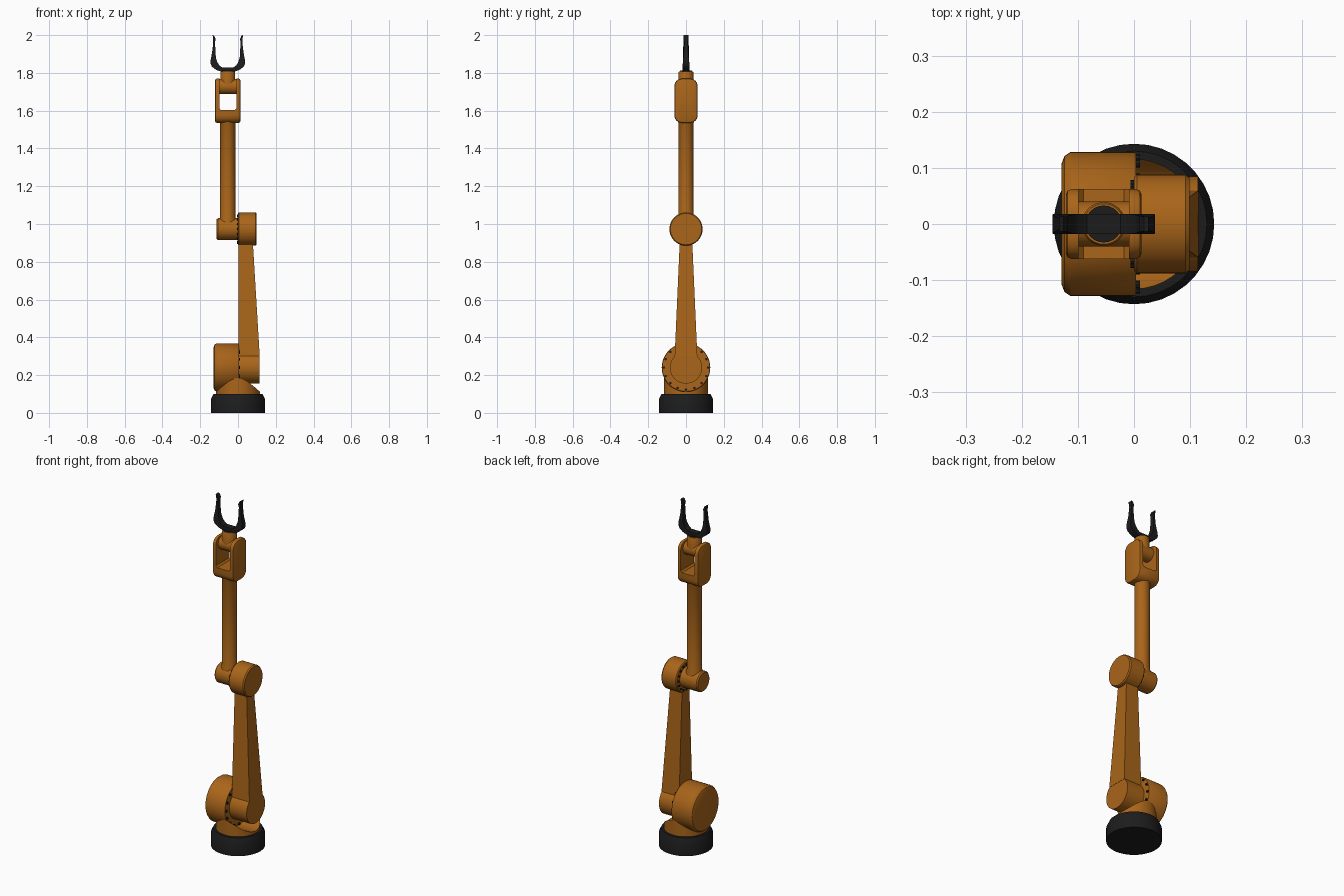
import bpy, bmesh
from math import sin, cos, pi, radians
from mathutils import Matrix, Vector

if "Cube" in bpy.data.objects:
    bpy.data.objects.remove(bpy.data.objects["Cube"])


def material(name, rgb):
    m = bpy.data.materials.new(name)
    m.diffuse_color = (*rgb, 1)
    m.use_nodes = True
    m.node_tree.nodes["Principled BSDF"].inputs["Base Color"].default_value = m.diffuse_color
    return m


ORANGE = material("orange_paint", (0.40, 0.13, 0.010))
BLACK = material("black_rubber", (0.012, 0.012, 0.012))
AX = Matrix.Rotation(pi / 2, 4, 'Y')       # turns a z axis into an x axis
CX = -0.054                                # centre line of forearm and gripper


def finish(name, bm, mat, bevel=0, segments=2):
    bmesh.ops.recalc_face_normals(bm, faces=bm.faces)
    me = bpy.data.meshes.new(name)
    bm.to_mesh(me)
    bm.free()
    ob = bpy.data.objects.new(name, me)
    bpy.context.collection.objects.link(ob)
    me.materials.append(mat)
    bpy.ops.object.select_all(action='DESELECT')
    bpy.context.view_layer.objects.active = ob
    ob.select_set(True)
    if bevel:
        mod = ob.modifiers.new("bevel", 'BEVEL')
        mod.width, mod.segments, mod.limit_method = bevel, segments, 'ANGLE'
        mod.angle_limit = radians(40)
        bpy.ops.object.modifier_apply(modifier=mod.name)
    bpy.ops.object.shade_smooth_by_angle(angle=radians(32))
    return ob


def lathe(name, profile, mat, loc=(0, 0, 0), along_x=False, n=40):
    """Closed turned solid from (radius, height) pairs."""
    bm = bmesh.new()
    rings = [[bm.verts.new((r * cos(2 * pi * i / n), r * sin(2 * pi * i / n), h))
              for i in range(n)] for r, h in profile]
    for a, b in zip(rings, rings[1:]):
        for i in range(n):
            j = (i + 1) % n
            bm.faces.new((a[i], a[j], b[j], b[i]))
    bm.faces.new(rings[0])
    bm.faces.new(rings[-1])
    bm.transform(Matrix.Translation(loc) @ (AX if along_x else Matrix()))
    return finish(name, bm, mat)


def prism(name, pts, lo, hi, mat, plane, bevel=0, shape=None):
    """Extrude a 2D outline along x (plane 'yz') or y (plane 'xz')."""
    bm = bmesh.new()
    put = (lambda p, d: (d, *p)) if plane == 'yz' else (lambda p, d: (p[0], d, p[1]))
    a, b = ([bm.verts.new(put(p, d)) for p in pts] for d in (lo, hi))
    for i in range(len(pts)):
        j = (i + 1) % len(pts)
        bm.faces.new((a[i], a[j], b[j], b[i]))
    bm.faces.new(a)
    bm.faces.new(b)
    if shape:
        for v in bm.verts:
            shape(v.co)
    return finish(name, bm, mat, bevel)


def cut(ob, cutter):
    mod = ob.modifiers.new("cut", 'BOOLEAN')
    mod.operation, mod.object, mod.solver = 'DIFFERENCE', cutter, 'EXACT'
    bpy.context.view_layer.objects.active = ob
    bpy.ops.object.modifier_apply(modifier=mod.name)
    bpy.data.objects.remove(cutter)
    bpy.ops.object.select_all(action='DESELECT')
    ob.select_set(True)
    bpy.ops.object.shade_smooth_by_angle(angle=radians(32))


def bolt_ring(name, x, z, ring, count, r, depth):
    bm = bmesh.new()
    for i in range(count):
        a = 2 * pi * i / count
        pos = Matrix.Translation((x, ring * cos(a), z + ring * sin(a))) @ AX
        bmesh.ops.create_cone(bm, cap_ends=True, segments=8, radius1=r,
                              radius2=r, depth=depth, matrix=pos)
    finish(name, bm, BLACK)


# Base
lathe("base", [(0.143, 0), (0.143, 0.072), (0.13, 0.10)], BLACK, n=36)

# Turret with a saddle hollowed for the shoulder
turret = lathe("turret", [(0.116, 0.09), (0.116, 0.20)], ORANGE)
cut(turret, lathe("saddle_cutter", [(0.128, -0.3), (0.128, 0.3)], ORANGE,
                  (0, 0, 0.24), True, 48))

# Shoulder drum
lathe("shoulder_drum", [(0.108, -0.129), (0.121, -0.124), (0.1285, -0.113),
                        (0.1285, 0.0), (0.126, 0.004)], ORANGE, (0, 0, 0.24), True, 48)
bolt_ring("shoulder_bolts", 0.004, 0.24, 0.117, 16, 0.007, 0.014)

# Upper arm: round foot, then a tapered beam
lathe("upper_arm_foot", [(0.085, 0), (0.085, 0.114)], ORANGE, (0, 0, 0.24), True)


def taper(co):
    if co.z > 0.6:
        co.y *= 0.032 / 0.06
        co.x = min(co.x, 0.077)


prism("upper_arm_beam", [(-0.06, 0.30), (0.06, 0.30), (0.06, 0.93), (-0.06, 0.93)],
      0.002, 0.115, ORANGE, 'yz', shape=taper)

# Elbow
lathe("elbow_drum", [(0.083, 0.0), (0.088, 0.005), (0.088, 0.092), (0.083, 0.099)],
      ORANGE, (0, 0, 0.973), True)
bolt_ring("elbow_bolts", 0.0, 0.973, 0.072, 16, 0.006, 0.012)
lathe("elbow_sleeve", [(0.052, -0.113), (0.058, -0.106), (0.058, 0.005)],
      ORANGE, (0, 0, 0.973), True)

# Forearm
lathe("forearm", [(0.046, 1.0), (0.046, 1.018), (0.040, 1.034), (0.040, 1.535),
                  (0.047, 1.55), (0.047, 1.57)], ORANGE, (CX, 0, 0))

# Wrist fork: rounded side outline with a slot between the prongs
outline = []
for cy, cz, start in ((0.022, 1.73, 0), (-0.022, 1.73, 90),
                      (-0.022, 1.575, 180), (0.022, 1.575, 270)):
    for k in range(5):
        a = radians(start + k * 22.5)
        outline.append((cy + 0.04 * cos(a), cz + 0.04 * sin(a)))
fork = prism("wrist_fork", outline, CX - 0.067, CX + 0.067, ORANGE, 'yz', bevel=0.009)
slot = [(-0.036, 1.603), (0.036, 1.603), (0.045, 1.613), (0.045, 1.9),
        (-0.045, 1.9), (-0.045, 1.613)]
cut(fork, prism("slot_cutter", [(CX + x, z) for x, z in slot], -0.2, 0.2, ORANGE, 'xz'))

# Wrist knuckle and neck
lathe("wrist_knuckle", [(0.040, -0.047), (0.040, 0.047)], ORANGE, (CX, 0, 1.728), True)
lathe("wrist_neck", [(0.039, 1.73), (0.039, 1.803), (0.036, 1.808)], ORANGE, (CX, 0, 0))
lathe("gripper_flange", [(0.033, 1.80), (0.033, 1.813)], BLACK, (CX, 0, 0), n=24)

# Gripper: half outline mirrored, thinned towards the tips
outer = [(0.034, 1.806), (0.062, 1.816), (0.084, 1.833), (0.091, 1.848), (0.091, 1.866),
         (0.083, 1.91), (0.077, 1.96), (0.080, 2.0)]
inner = [(0.072, 1.996), (0.064, 1.978), (0.068, 1.965), (0.066, 1.93), (0.063, 1.88),
         (0.055, 1.856), (0.045, 1.840), (0.030, 1.829)]
half = outer + inner
claw = [(CX + x, z) for x, z in half] + [(CX - x, z) for x, z in reversed(half)]


def thin(co):
    if co.z > 1.962:
        w = 0.013
    else:
        w = 0.018 - 0.010 * max(0, (co.z - 1.84) / 0.12)
    co.y = w if co.y > 0 else -w


prism("gripper_claw", claw, -1, 1, BLACK, 'xz', shape=thin)
